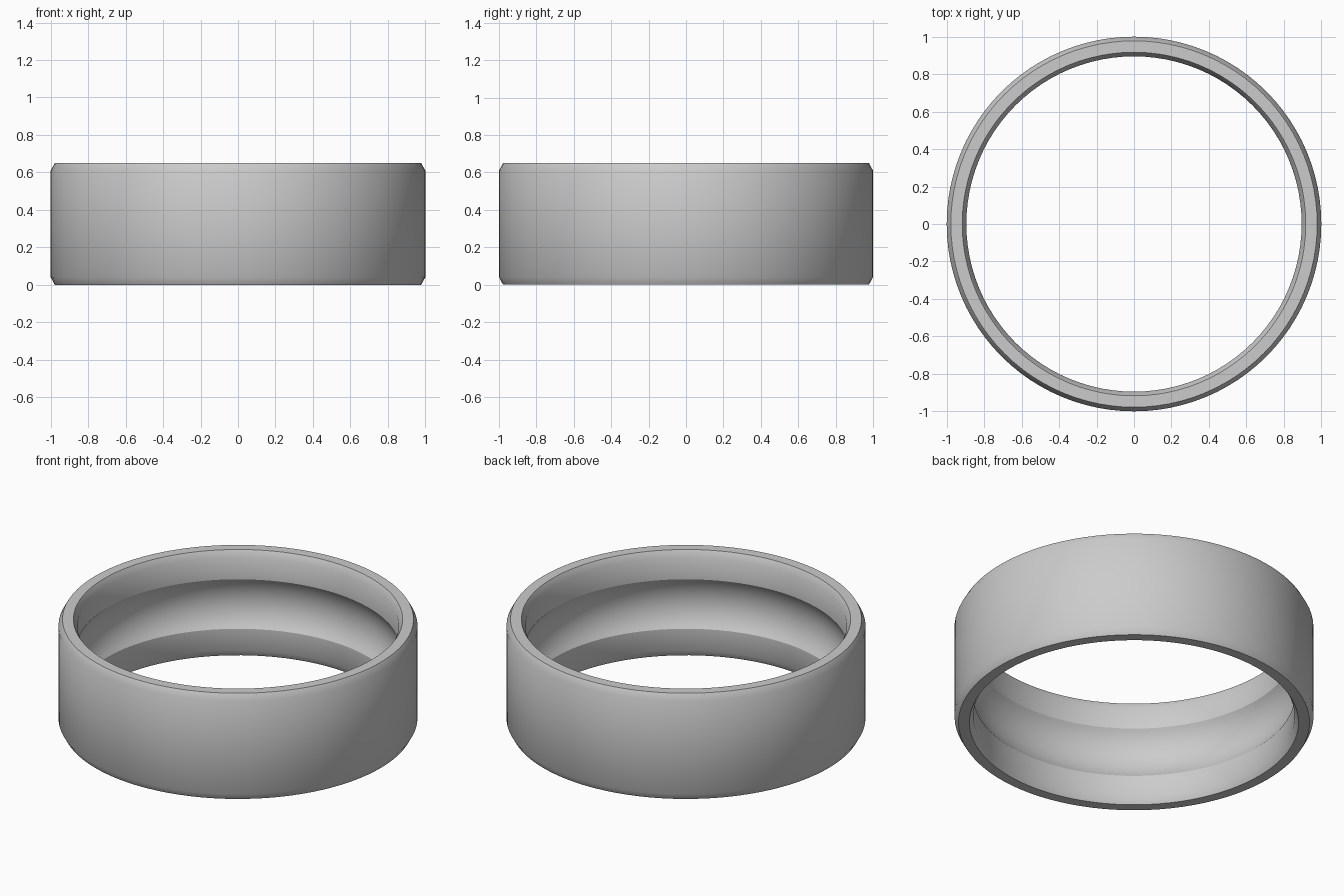
import bpy, bmesh, math

cube = bpy.data.objects.get("Cube")
if cube:
    bpy.data.objects.remove(cube, do_unlink=True)

HEIGHT = 0.65
MID = HEIGHT / 2
OUTER, INNER = 1.0, 0.895
BEVEL_R, BEVEL_Z = 0.022, 0.04
GROOVE_HALF, GROOVE_DEPTH = 0.152, 0.05
SEGMENTS, ARC_STEPS = 96, 16

# One colour for the whole ring
grey = bpy.data.materials.new("plain grey")
grey.use_nodes = True
colour = (0.6, 0.6, 0.6, 1)
grey.diffuse_color = colour
grey.node_tree.nodes["Principled BSDF"].inputs["Base Color"].default_value = colour


def groove_arc():
    """Shallow circular arc cut into the inner wall, from top to bottom."""
    radius = (GROOVE_HALF ** 2 + GROOVE_DEPTH ** 2) / (2 * GROOVE_DEPTH)
    sweep = math.asin(GROOVE_HALF / radius)
    centre = INNER + GROOVE_DEPTH - radius
    for i in range(ARC_STEPS + 1):
        a = sweep * (1 - 2 * i / ARC_STEPS)
        yield centre + radius * math.cos(a), MID + radius * math.sin(a)


# Closed cross-section: bevelled outer wall, then inner wall with groove
profile = [
    (OUTER - BEVEL_R, 0), (OUTER, BEVEL_Z),
    (OUTER, HEIGHT - BEVEL_Z), (OUTER - BEVEL_R, HEIGHT),
    (INNER + BEVEL_R, HEIGHT), (INNER, HEIGHT - BEVEL_Z),
    *groove_arc(),
    (INNER, BEVEL_Z), (INNER + BEVEL_R, 0),
]

# Sweep the cross-section around the vertical axis
bm = bmesh.new()
loops = []
for s in range(SEGMENTS):
    a = math.tau * s / SEGMENTS
    loops.append([bm.verts.new((r * math.cos(a), r * math.sin(a), z))
                  for r, z in profile])
for s, here in enumerate(loops):
    there = loops[(s + 1) % SEGMENTS]
    for i in range(len(profile)):
        j = (i + 1) % len(profile)
        bm.faces.new((here[i], there[i], there[j], here[j]))
bmesh.ops.recalc_face_normals(bm, faces=bm.faces)

mesh = bpy.data.meshes.new("grooved_ring")
bm.to_mesh(mesh)
bm.free()
mesh.materials.append(grey)
ring = bpy.data.objects.new("grooved_ring", mesh)
bpy.context.collection.objects.link(ring)

# Smooth walls with crisp rims and groove edges
bpy.ops.object.select_all(action='DESELECT')
ring.select_set(True)
bpy.context.view_layer.objects.active = ring
bpy.ops.object.shade_smooth_by_angle(angle=math.radians(30))
